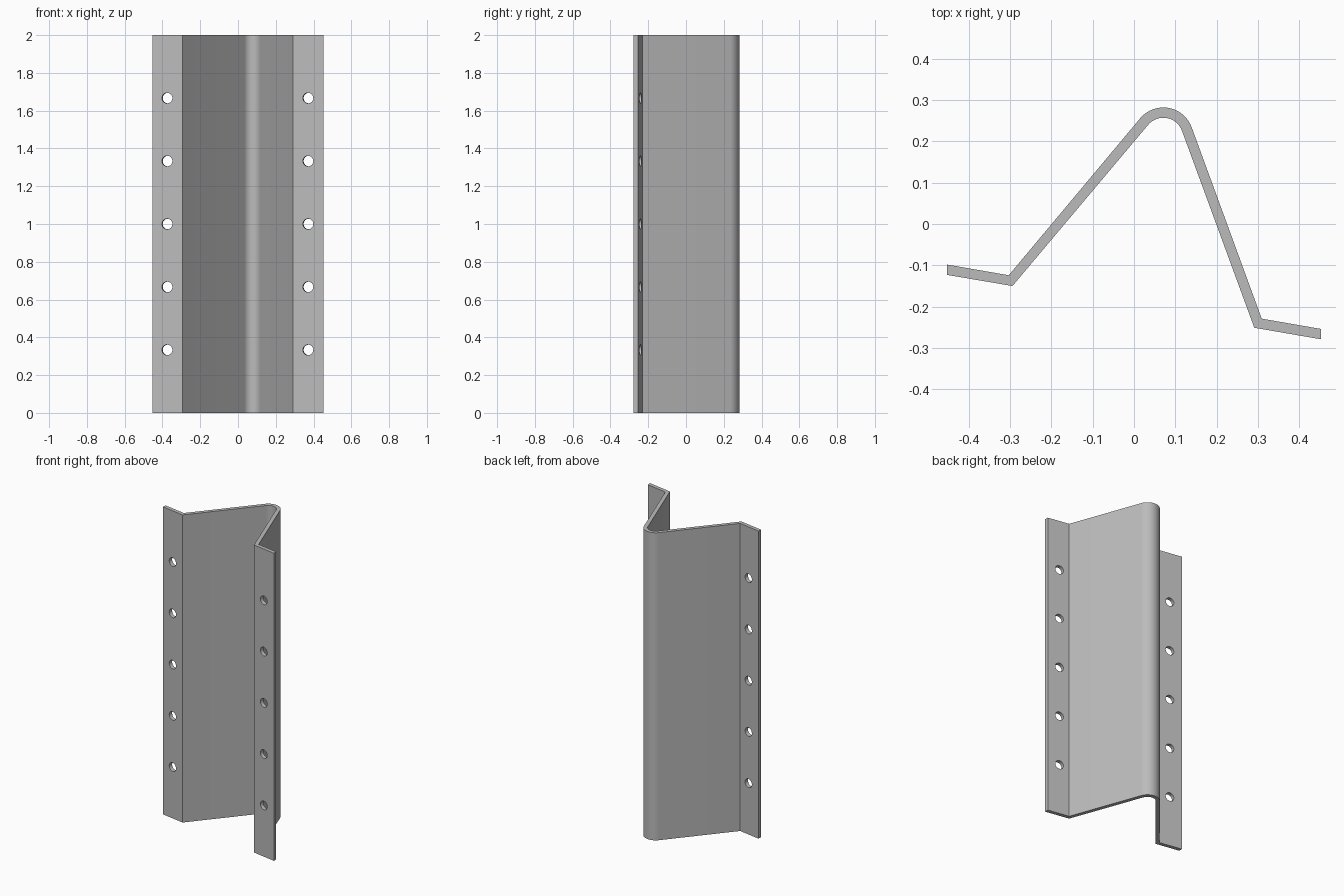
import bpy
import bmesh
from math import sin, cos, radians
from mathutils import Vector

HEIGHT = 2.0
THICK = 0.025
TILT = radians(10)

if "Cube" in bpy.data.objects:
    bpy.data.objects.remove(bpy.data.objects["Cube"])

# Material
steel = bpy.data.materials.new("plain_grey_steel")
steel.use_nodes = True
grey = (0.5, 0.5, 0.5, 1)
steel.diffuse_color = grey
steel.node_tree.nodes["Principled BSDF"].inputs["Base Color"].default_value = grey


def arc(radius, steps=16):
    """Rounded ridge, from the left web's tangent to the right web's."""
    centre = Vector((0.071, 0.209))
    angles = [radians(140 - 120 * i / steps) for i in range(steps + 1)]
    return [centre + radius * Vector((cos(a), sin(a))) for a in angles]


# Cross-section: back and front outlines of the folded sheet
back = [(-0.453, -0.098), (-0.303, -0.124), *arc(0.073), (0.309, -0.229), (0.453, -0.254)]
front = [(-0.453, -0.123), (-0.294, -0.15), *arc(0.073 - THICK), (0.291, -0.251), (0.453, -0.279)]

# Folded sheet, extruded upwards
bm = bmesh.new()
rows = [[bm.verts.new((x, y, 0)) for x, y in line] for line in (back, front)]
for i in range(len(back) - 1):
    bm.faces.new((rows[0][i], rows[0][i + 1], rows[1][i + 1], rows[1][i]))
grown = bmesh.ops.extrude_face_region(bm, geom=bm.faces[:])
top = [v for v in grown["geom"] if isinstance(v, bmesh.types.BMVert)]
bmesh.ops.translate(bm, verts=top, vec=(0, 0, HEIGHT))
bmesh.ops.recalc_face_normals(bm, faces=bm.faces[:])
mesh = bpy.data.meshes.new("folded_sheet")
bm.to_mesh(mesh)
bm.free()
sheet = bpy.data.objects.new("folded_sheet", mesh)
bpy.context.collection.objects.link(sheet)
mesh.materials.append(steel)

# Bolt holes, drilled square to each flange
axis = Vector((sin(TILT), cos(TILT), 0))
turn = axis.to_track_quat("Z", "X").to_matrix().to_4x4()
bm = bmesh.new()
for x, y in ((-0.373, -0.124), (0.373, -0.253)):
    for i in range(1, 6):
        place = turn.copy()
        place.translation = (x, y, i * HEIGHT / 6)
        bmesh.ops.create_cone(bm, cap_ends=True, segments=32, radius1=0.028,
                              radius2=0.028, depth=0.1, matrix=place)
drill_mesh = bpy.data.meshes.new("hole_cutters")
bm.to_mesh(drill_mesh)
bm.free()
drill_mesh.materials.append(steel)
drill = bpy.data.objects.new("hole_cutters", drill_mesh)
bpy.context.collection.objects.link(drill)
drill.hide_render = True

cut = sheet.modifiers.new("bolt_holes", "BOOLEAN")
cut.operation = "DIFFERENCE"
cut.solver = "EXACT"
cut.object = drill
bpy.ops.object.select_all(action="DESELECT")
bpy.context.view_layer.objects.active = sheet
sheet.select_set(True)
bpy.ops.object.modifier_apply(modifier=cut.name)
bpy.data.objects.remove(drill)

# Smooth ridge and holes, crisp folds
bpy.ops.object.shade_smooth_by_angle(angle=radians(25))
